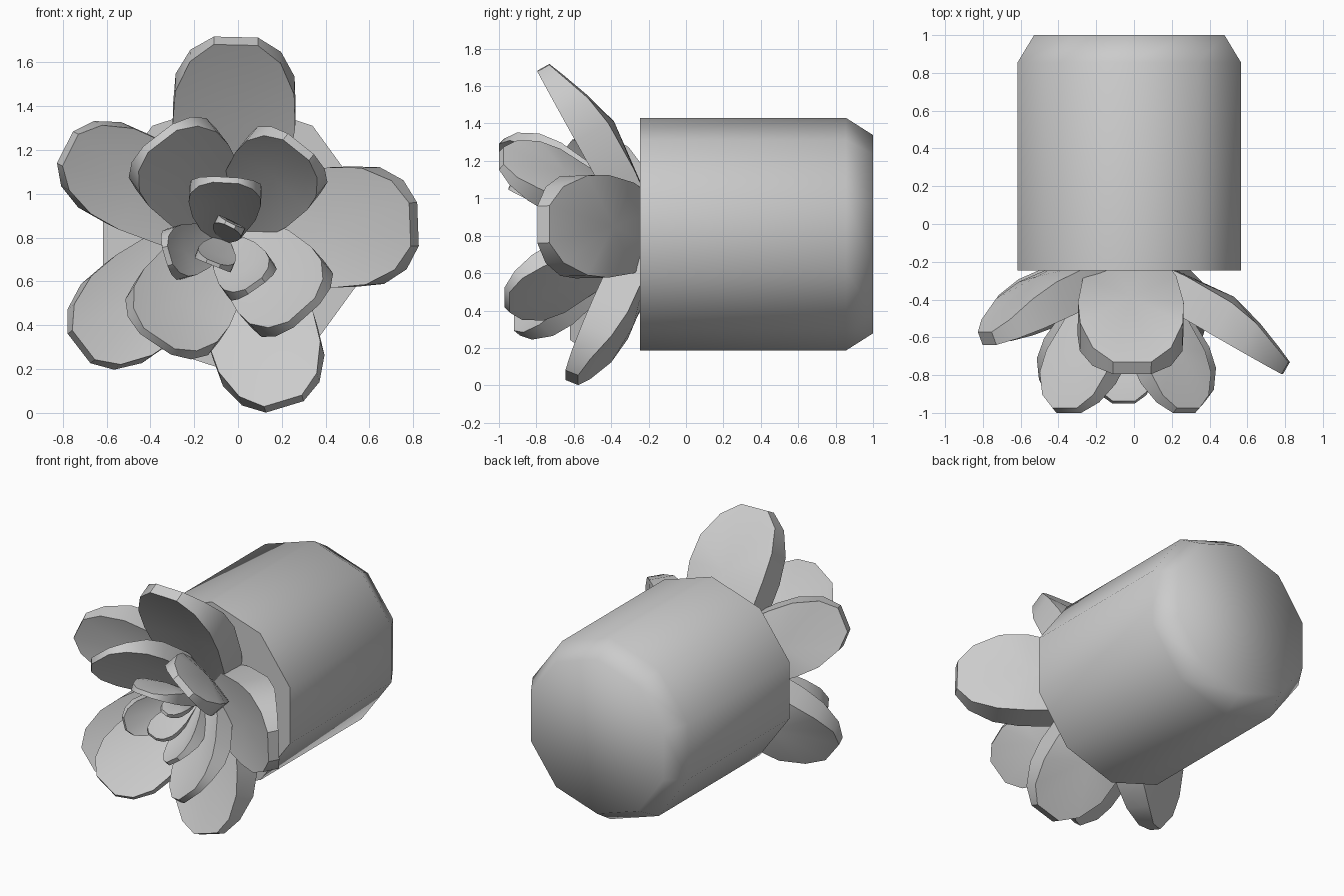
import bpy, bmesh, math
from mathutils import Vector

if "Cube" in bpy.data.objects:
    bpy.data.objects.remove(bpy.data.objects["Cube"])


def finish(name, bm, angle):
    bmesh.ops.recalc_face_normals(bm, faces=bm.faces)
    me = bpy.data.meshes.new(name)
    bm.to_mesh(me)
    bm.free()
    ob = bpy.data.objects.new(name, me)
    bpy.context.collection.objects.link(ob)
    bpy.ops.object.select_all(action='DESELECT')
    ob.select_set(True)
    bpy.context.view_layer.objects.active = ob
    bpy.ops.object.shade_smooth_by_angle(angle=math.radians(angle))
    return ob


def bridge(bm, a, b):
    n = len(a)
    for i in range(n):
        j = (i + 1) % n
        bm.faces.new((a[i], a[j], b[j], b[i]))


# ten-sided pot lying along y, chamfered at the back
bm = bmesh.new()
rings = []
for r, y in ((0.622, -0.245), (0.622, 0.855), (0.53, 1.0)):
    rings.append([bm.verts.new((-0.025 + r * math.sin(k * math.pi / 5), y,
                                0.808 + r * math.cos(k * math.pi / 5)))
                  for k in range(10)])
bridge(bm, rings[0], rings[1])
bridge(bm, rings[1], rings[2])
bm.faces.new(rings[0])
bm.faces.new(rings[2])
finish("pot", bm, 65)

# half outline of a petal: position along length, width, thickness
OUTLINE = [(1.0, 0.36, 0.37), (0.92, 0.74, 0.55), (0.78, 0.97, 0.85),
           (0.63, 1.0, 1.0), (0.38, 0.88, 1.0), (0.0, 0.45, 0.8)]


def petal(name, base, tip, half_width, thick, cup):
    base, tip = Vector(base), Vector(tip)
    span = tip - base
    along = span.normalized()
    out = (Vector((0, 1, 0)) - along * along.y).normalized()
    side = along.cross(out)
    pts = [(u, w, t) for u, w, t in OUTLINE]
    pts += [(u, -w, t) for u, w, t in reversed(OUTLINE)]
    bm = bmesh.new()
    front, back = [], []
    for u, w, t in pts:
        p = base + span * u + side * (w * half_width)
        front.append(bm.verts.new(p))
        back.append(bm.verts.new(p + out * (t * thick)))
    bridge(bm, front, back)
    mid = base + span * 0.62
    # hollow inner face and bulging outer face
    for ring, off in ((front, cup), (back, thick + cup * 0.7)):
        c = bm.verts.new(mid + out * off)
        for i in range(len(ring)):
            bm.faces.new((ring[i], ring[(i + 1) % len(ring)], c))
    return finish(name, bm, 40)


OUTER_CENTRE = (-0.03, 0.83)
INNER_CENTRE = (-0.07, 0.79)

# layers: name, centre, base overshoot, base y, thickness, cup,
# then one (tip x, tip y, tip z, half width) per petal
LAYERS = [
    ("outer_petal", OUTER_CENTRE, 0.15, -0.24, 0.20, 0.04, [
        (-0.01, -0.795, 1.68, 0.28), (0.785, -0.795, 0.86, 0.275),
        (0.205, -0.645, 0.055, 0.25), (-0.705, -0.62, 0.31, 0.235),
        (-0.765, -0.64, 1.20, 0.225)]),
    ("middle_petal", OUTER_CENTRE, 0.02, -0.30, 0.12, 0.04, [
        (-0.345, -1.0, 1.24, 0.23), (0.265, -1.0, 1.20, 0.21),
        (0.29, -0.97, 0.47, 0.225), (-0.36, -0.92, 0.34, 0.235)]),
    ("inner_petal", INNER_CENTRE, 0.0, -0.40, 0.08, 0.03, [
        (-0.055, -0.95, 1.05, 0.165)]),
    ("deep_inner_petal", INNER_CENTRE, 0.0, -0.35, 0.08, 0.03, [
        (-0.31, -0.78, 0.72, 0.12), (0.07, -0.82, 0.59, 0.13)]),
    ("centre_petal", INNER_CENTRE, 0.0, -0.40, 0.05, 0.01, [
        (-0.04, -0.75, 0.85, 0.07), (-0.11, -0.77, 0.69, 0.09)]),
]
for name, (cx, cz), over, by, thick, cup, tips in LAYERS:
    for i, (x, y, z, hw) in enumerate(tips):
        radial = Vector((x - cx, 0, z - cz)).normalized()
        base = Vector((cx, by, cz)) - radial * over
        petal(f"{name}_{i + 1}", base, (x, y, z), hw, thick, cup)
